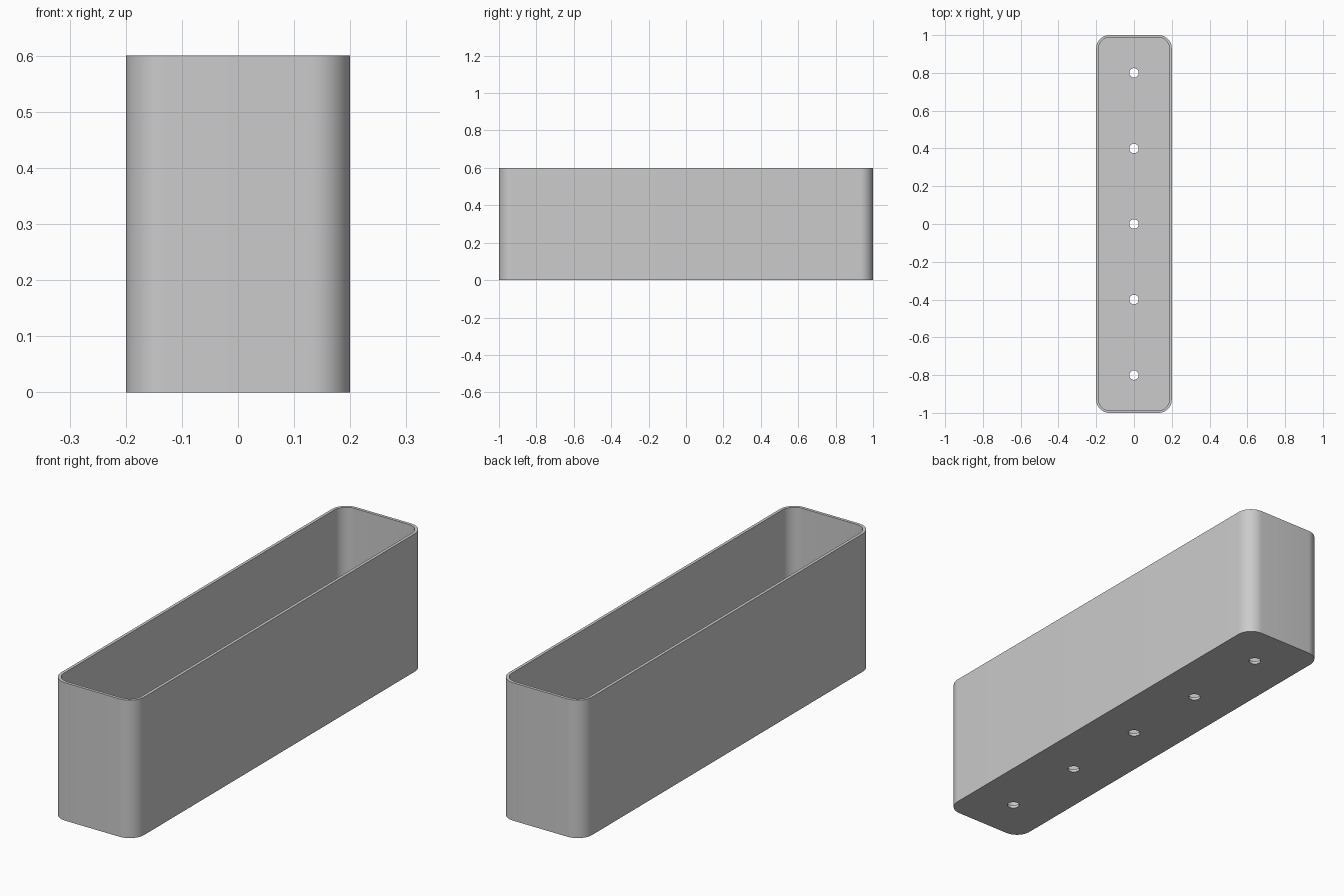
import bpy, bmesh, math

cube = bpy.data.objects.get("Cube")
if cube:
    bpy.data.objects.remove(cube, do_unlink=True)

LENGTH, WIDTH, HEIGHT = 2.0, 0.4, 0.6
RADIUS, WALL, FLOOR = 0.07, 0.013, 0.013

grey = bpy.data.materials.new("plain grey")
grey.use_nodes = True
colour = (0.6, 0.6, 0.6, 1)
grey.diffuse_color = colour
grey.node_tree.nodes["Principled BSDF"].inputs["Base Color"].default_value = colour


def rounded_outline(width, length, radius, steps=12):
    """Corner arcs of a rounded rectangle, counter-clockwise."""
    points = []
    for corner, (sx, sy) in enumerate([(1, 1), (-1, 1), (-1, -1), (1, -1)]):
        for i in range(steps + 1):
            a = (corner + i / steps) * math.pi / 2
            points.append((sx * (width / 2 - radius) + radius * math.cos(a),
                           sy * (length / 2 - radius) + radius * math.sin(a)))
    return points


def prism(name, outline, z0, z1):
    """Solid made by raising an outline from z0 to z1."""
    bm = bmesh.new()
    base = bm.faces.new([bm.verts.new((x, y, z0)) for x, y in outline])
    top = bmesh.ops.extrude_face_region(bm, geom=[base])["geom"]
    bmesh.ops.translate(bm, vec=(0, 0, z1 - z0),
                        verts=[v for v in top if isinstance(v, bmesh.types.BMVert)])
    bmesh.ops.recalc_face_normals(bm, faces=bm.faces)
    mesh = bpy.data.meshes.new(name)
    bm.to_mesh(mesh)
    bm.free()
    mesh.materials.append(grey)
    obj = bpy.data.objects.new(name, mesh)
    bpy.context.collection.objects.link(obj)
    return obj


# Outer body of the planter box
body = prism("planter_box", rounded_outline(WIDTH, LENGTH, RADIUS), 0, HEIGHT)

# Hollow inside, open at the top
cutters = [prism("cavity_cutter",
                 rounded_outline(WIDTH - 2 * WALL, LENGTH - 2 * WALL, RADIUS - WALL),
                 FLOOR, HEIGHT + 0.1)]

# Row of drain holes through the floor
circle = [(math.cos(i * math.tau / 32), math.sin(i * math.tau / 32)) for i in range(32)]
for n in range(-2, 3):
    hole = [(0.025 * x, 0.025 * y + 0.4 * n) for x, y in circle]
    cutters.append(prism("drain_hole_cutter", hole, -0.1, 0.1))

# Cut the body, then drop the cutters
bpy.context.view_layer.objects.active = body
body.select_set(True)
for cutter in cutters:
    cutter.hide_render = True
    cut = body.modifiers.new("cut", "BOOLEAN")
    cut.operation = "DIFFERENCE"
    cut.solver = "EXACT"
    cut.object = cutter
    bpy.ops.object.modifier_apply(modifier=cut.name)
    bpy.data.objects.remove(cutter, do_unlink=True)

bpy.ops.object.shade_smooth_by_angle(angle=math.radians(30))
